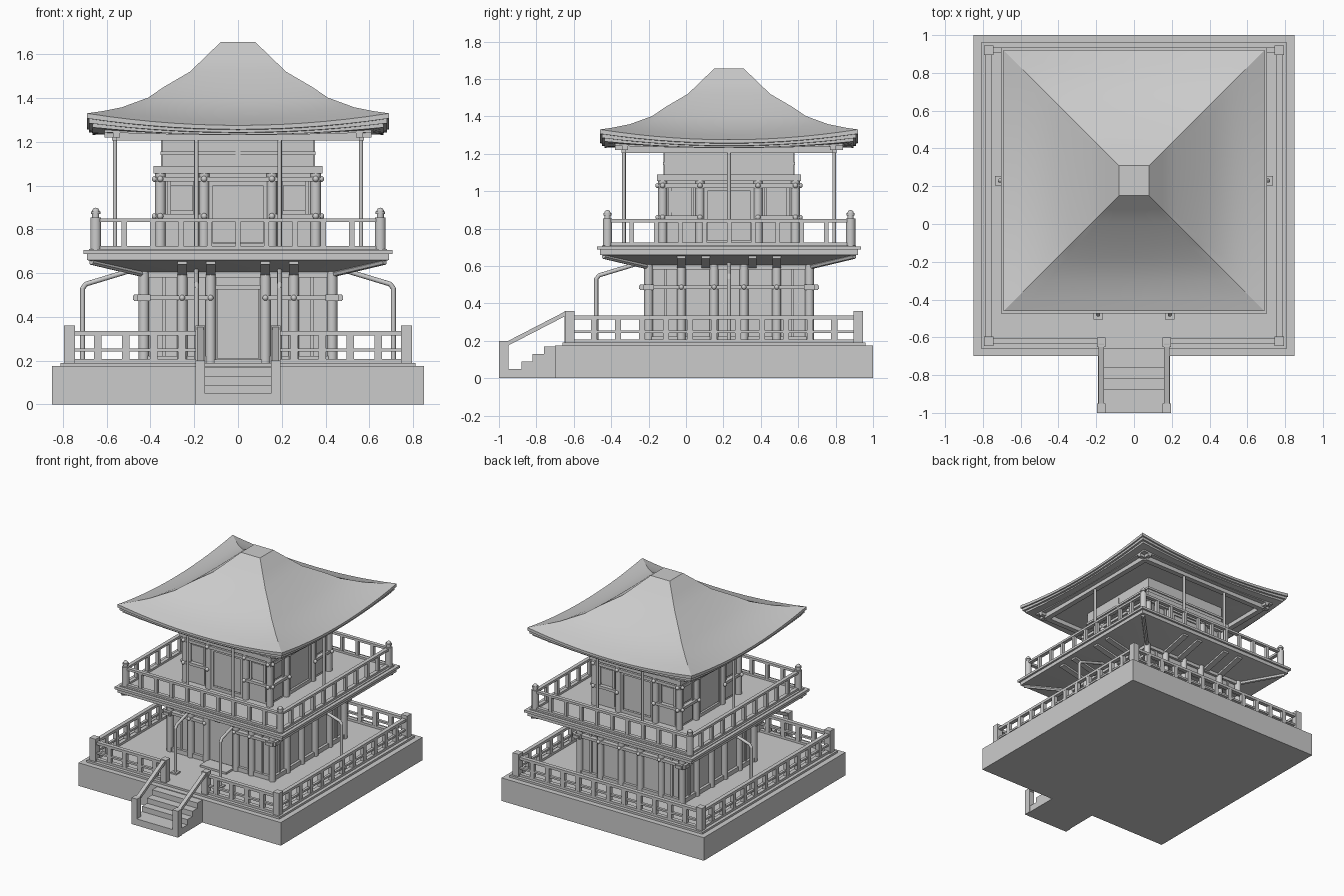
import bpy, bmesh, math
from mathutils import Matrix, Vector

if "Cube" in bpy.data.objects:
    bpy.data.objects.remove(bpy.data.objects["Cube"])

mat = bpy.data.materials.new("plain_grey")
mat.diffuse_color = (0.6, 0.6, 0.6, 1)
mat.use_nodes = True
mat.node_tree.nodes["Principled BSDF"].inputs["Base Color"].default_value = mat.diffuse_color
parts = {}
ID = Matrix.Identity(4)


def get(name):
    return parts.setdefault(name, bmesh.new())


def turns(cy):
    """Four side frames: local -y points outward from each side."""
    return [Matrix.Translation((0, cy, 0)) @ Matrix.Rotation(k * math.pi / 2, 4, 'Z') for k in range(4)]


def box(name, x0, x1, y0, y1, z0, z1, m=ID):
    t = Matrix.Translation(((x0 + x1) / 2, (y0 + y1) / 2, (z0 + z1) / 2))
    s = Matrix.Diagonal((x1 - x0, y1 - y0, z1 - z0, 1))
    bmesh.ops.create_cube(get(name), size=1, matrix=m @ t @ s)


def rod(name, a, b, r, m=ID, seg=12):
    a, b = Vector(a), Vector(b)
    d = b - a
    rot = Vector((0, 0, 1)).rotation_difference(d).to_matrix().to_4x4()
    bmesh.ops.create_cone(get(name), cap_ends=True, segments=seg, radius1=r, radius2=r,
                          depth=d.length, matrix=m @ Matrix.Translation((a + b) / 2) @ rot)


def ball(name, p, r, m=ID):
    bmesh.ops.create_uvsphere(get(name), u_segments=12, v_segments=8, radius=r,
                              matrix=m @ Matrix.Translation(p))


def prism(name, pts, x0, x1, m=ID):
    """Extrude a (y, z) outline along x."""
    bm = get(name)
    f = bm.faces.new([bm.verts.new(m @ Vector((x0, y, z))) for y, z in pts])
    g = bmesh.ops.extrude_face_region(bm, geom=[f])
    d = m.to_3x3() @ Vector((x1 - x0, 0, 0))
    bmesh.ops.translate(bm, vec=d, verts=[v for v in g['geom'] if isinstance(v, bmesh.types.BMVert)])


def loft(name, rings, cy, n=1):
    """Square rings (half, corner z, sag at mid side) joined and capped."""
    bm = get(name)
    rows = []
    for h, z, sag in rings:
        row = []
        for m in turns(cy):
            for i in range(n):
                s = -1 + 2 * i / n
                row.append(bm.verts.new(m @ Vector((h * s, -h, z - sag * (1 - s * s)))))
        rows.append(row)
    c = 4 * n
    for a, b in zip(rows, rows[1:]):
        for i in range(c):
            bm.faces.new((a[i], a[(i + 1) % c], b[(i + 1) % c], b[i]))
    bm.faces.new(rows[0])
    bm.faces.new(rows[-1])


CY, BY = 0.23, 0.15
SIDES, BASE = turns(CY), turns(BY)

# stone base
box("base", -.85, .85, -.70, 1.0, 0, .175)
box("base_deck", -.81, .81, -.66, .96, .17, .19)

# stairs with side rails
prism("stairs", [(-1, 0), (-1, .05), (-.88, .05), (-.88, .09), (-.82, .09), (-.82, .13),
                 (-.76, .13), (-.76, .17), (-.68, .17), (-.68, 0)], -.19, .19)
for s in (-1, 1):
    x0, x1 = sorted((s * .15, s * .195))
    box("stair_posts", x0, x1, -1, -.95, 0, .2)
    box("stair_posts", x0, x1, -.65, -.60, .17, .36)
    prism("stair_rails", [(-.98, .2), (-.95, .2), (-.64, .36), (-.63, .36), (-.63, .34), (-.95, .175)],
          x0 + .008, x1 - .008)

# lower railing, front side open at the stairs
for k, m in enumerate(BASE):
    box("lower_rail_posts", .745, .795, -.795, -.745, .19, .36, m)
    spans = [(-.76, -.18), (.18, .76)] if k == 0 else [(-.76, .76)]
    for a, b in spans:
        box("lower_rails", a, b, -.785, -.755, .315, .335, m)
        box("lower_rails", a, b, -.78, -.76, .242, .256, m)
        box("lower_rails", a, b, -.785, -.755, .19, .207, m)
    for i in range(1, 12):
        x = -.77 + i * 1.54 / 12
        if k or abs(x) > .22:
            box("lower_balusters", x - .017, x + .017, -.784, -.756, .19, .318, m)

# lower storey: walls, posts, beams
box("lower_walls", -.42, .42, CY - .42, CY + .42, .19, .62)
for k, m in enumerate(SIDES):
    inner = .125 if k == 0 else .08
    xs = [-.255, -inner, inner, .255]
    for x in xs + [.43]:
        rod("lower_posts", (x, -.43, .19), (x, -.43, .615), .024, m)
    for s in (-1, 1):
        a, b = sorted((s * inner, s * .48)) if k == 0 else sorted((0, s * .48))
        box("lower_beams", a, b, -.455, -.41, .477, .497, m)
        box("lower_sills", a * .93, b * .93, -.44, -.41, .19, .222, m)
        box("lower_beams", s * .465 - .01, s * .465 + .01, -.46, -.40, .472, .502, m)
    for x in xs + [-.43, .43]:
        ball("lower_knobs", (x, -.457, .487), .013, m)
    box("lower_top_beams", -.44, .44, -.44, -.41, .58, .61, m)
    for x in (-.34, .34):
        box("lower_studs", x - .008, x + .008, -.43, -.41, .2, .6, m)

# lower door
m = SIDES[0]
box("lower_door", -.095, .095, -.428, -.41, .21, .525, m)
box("door_lintel", -.11, .11, -.435, -.41, .525, .545, m)
box("door_step", -.11, .11, -.53, -.42, .19, .205, m)

# balcony slab with sloped underside and ribs
loft("balcony", [(.42, .60, 0), (.675, .657, 0), (.69, .66, 0), (.69, .687, 0), (.705, .687, 0),
                 (.705, .705, 0), (.68, .705, 0), (.68, .71, 0)], CY)
for m in SIDES:
    for x in (-.255, -.125, .125, .255):
        prism("balcony_ribs", [(-.42, .585), (-.66, .64), (-.66, .66), (-.42, .61)], x - .022, x + .022, m)
    rod("corner_ribs", (.43, -.43, .595), (.67, -.67, .652), .014, m, 6)

# bent drain pipes under the balcony
for k, x in ((0, -.19), (0, .19), (1, 0), (3, 0)):
    m = SIDES[k]
    pts = [(x, -.71, .19), (x, -.71, .53), (x, -.695, .55), (x, -.48, .615)]
    for a, b in zip(pts, pts[1:]):
        rod("bent_pipes", a, b, .011, m)
    for p in pts[1:3]:
        ball("bent_pipes", p, .011, m)
    box("pipe_feet", x - .025, x + .025, -.735, -.685, .19, .2, m)

# balcony railing with capped posts
for m in SIDES:
    rod("balcony_posts", (.65, -.65, .705), (.65, -.65, .855), .025, m)
    rod("balcony_post_caps", (.65, -.65, .855), (.65, -.65, .872), .016, m)
    rod("balcony_post_caps", (.65, -.65, .870), (.65, -.65, .882), .022, m)
    ball("balcony_post_caps", (.65, -.65, .882), .017, m)
    box("balcony_rails", -.65, .65, -.664, -.636, .833, .85, m)
    box("balcony_rails", -.65, .65, -.664, -.636, .708, .725, m)
    for i in range(1, 10):
        x = -.65 + .13 * i
        box("balcony_balusters", x - .012, x + .012, -.662, -.638, .72, .836, m)

# upper storey walls
box("upper_walls", -.345, .345, CY - .345, CY + .345, .705, 1.24)
box("upper_wall_cap", -.385, .385, CY - .385, CY + .385, 1.055, 1.09)
for m in SIDES:
    for x in (-.155, .155, .355):
        rod("upper_posts", (x, -.355, .705), (x, -.355, 1.06), .024, m)
    for x in (-.355, -.155, .155, .355):
        for z in (.86, 1.03):
            ball("upper_knobs", (x, -.38, z), .014, m)
    box("upper_beams", -.375, .375, -.375, -.34, 1.018, 1.04, m)
    for s in (-1, 1):
        a, b = sorted((s * .145, s * .375))
        box("upper_beams", a, b, -.375, -.34, .85, .87, m)
        c = s * .255
        # window panel with frame
        box("upper_windows", c - .05, c + .05, -.352, -.34, .885, 1.0, m)
        for e in (-.06, .06):
            box("window_frames", c + e - .009, c + e + .009, -.36, -.34, .87, 1.018, m)
        box("window_panels", c - .06, c + .06, -.351, -.34, .725, .84, m)
    # upper door with frame
    box("upper_doors", -.115, .115, -.353, -.34, .74, 1.0, m)
    for s in (-1, 1):
        box("upper_door_frames", s * .124 - .009, s * .124 + .009, -.362, -.34, .71, 1.018, m)
    box("upper_door_frames", -.13, .13, -.362, -.34, 1.0, 1.018, m)
    box("upper_door_frames", -.13, .13, -.362, -.34, .71, .735, m)
    # frieze bands below the roof
    box("frieze_bands", -.353, .353, -.353, -.34, 1.14, 1.156, m)
    box("frieze_posts", -.012, .012, -.351, -.34, 1.09, 1.21, m)

# slender roof poles and eave beams
for k, m in enumerate(SIDES):
    for x in ((-.19, .19) if k % 2 == 0 else (0,)):
        rod("roof_poles", (x, -.562, .705), (x, -.562, 1.22), .01, m)
    box("eave_beams", -.555, .555, -.575, -.535, 1.205, 1.25, m)
    box("eave_beam_ends", -.61, .61, -.57, -.54, 1.22, 1.242, m)

# curved roof with stepped eaves
loft("roof", [(.08, 1.655, 0), (.15, 1.587, 0), (.22, 1.52, 0), (.34, 1.45, .006), (.41, 1.402, .012),
              (.53, 1.358, .03), (.62, 1.34, .043), (.69, 1.33, .055), (.69, 1.307, .05), (.68, 1.305, .05),
              (.68, 1.285, .042), (.665, 1.283, .042), (.665, 1.266, .034), (.61, 1.255, .022),
              (.61, 1.243, .012), (.55, 1.24, .005), (.36, 1.235, 0)], CY, 14)

# turn the parts into objects
for name, bm in parts.items():
    bmesh.ops.recalc_face_normals(bm, faces=bm.faces)
    me = bpy.data.meshes.new(name)
    bm.to_mesh(me)
    bm.free()
    ob = bpy.data.objects.new(name, me)
    me.materials.append(mat)
    bpy.context.collection.objects.link(ob)
    bpy.ops.object.select_all(action='DESELECT')
    ob.select_set(True)
    bpy.context.view_layer.objects.active = ob
    bpy.ops.object.shade_smooth_by_angle(angle=math.radians(32))
